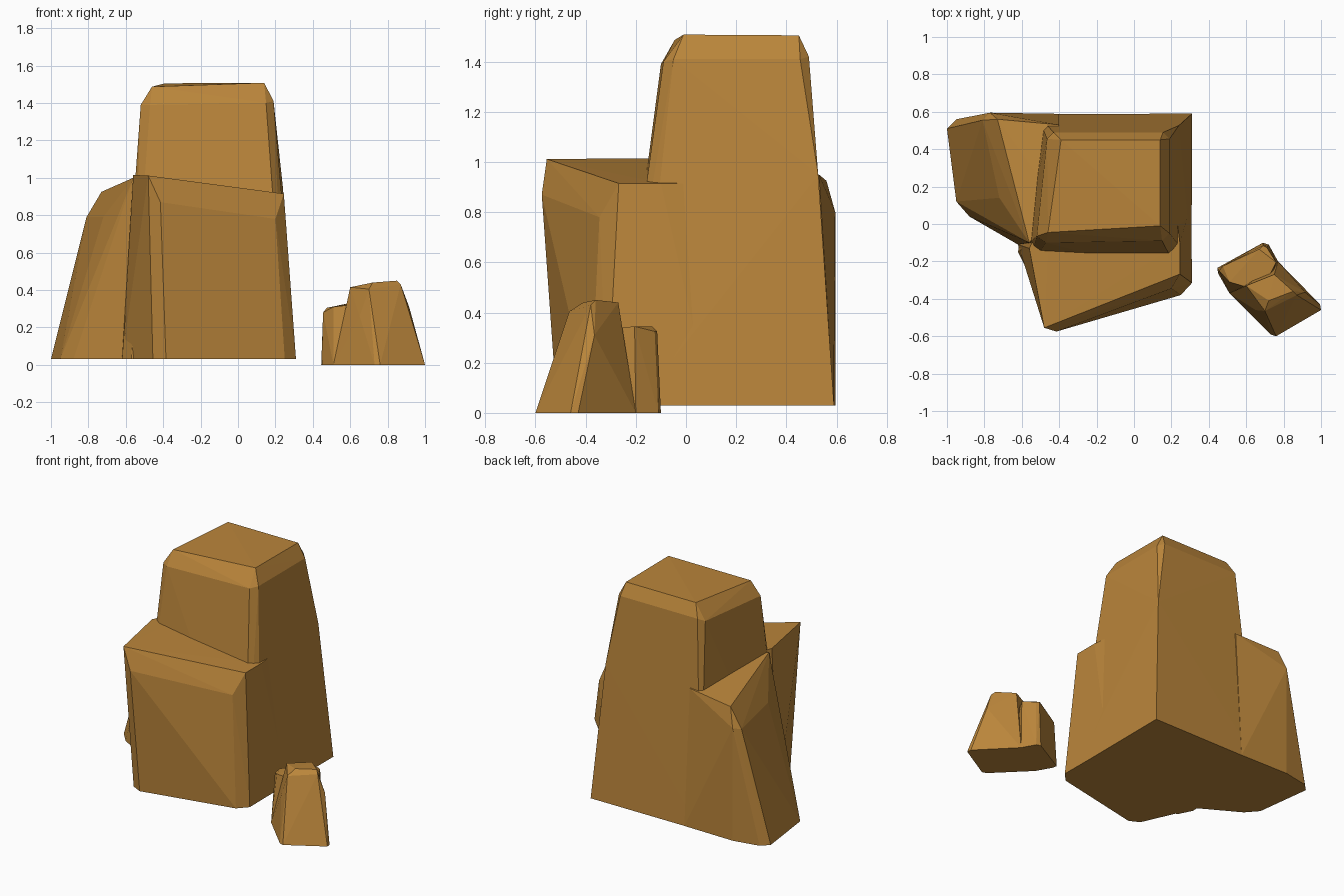
import bpy, bmesh

stone = bpy.data.materials.new("ochre_stone")
stone.diffuse_color = (0.49, 0.235, 0.043, 1)


def boulder(name, *pts):
    """Convex faceted stone wrapped around a few corner points."""
    bm = bmesh.new()
    for p in pts:
        bm.verts.new(p)
    res = bmesh.ops.convex_hull(bm, input=bm.verts[:])
    junk = {g for g in res["geom_interior"] + res["geom_unused"]
            if isinstance(g, bmesh.types.BMVert)}
    bmesh.ops.delete(bm, geom=list(junk), context='VERTS')
    bmesh.ops.recalc_face_normals(bm, faces=bm.faces[:])
    me = bpy.data.meshes.new(name)
    bm.to_mesh(me)
    bm.free()
    me.materials.append(stone)
    ob = bpy.data.objects.new(name, me)
    bpy.context.collection.objects.link(ob)
    return ob


def merge(base, *others):
    """Fuse overlapping stones into one solid."""
    bpy.context.view_layer.objects.active = base
    for o in others:
        m = base.modifiers.new("join", 'BOOLEAN')
        m.operation, m.solver, m.object = 'UNION', 'EXACT', o
        bpy.ops.object.modifier_apply(modifier=m.name)
        bpy.data.objects.remove(o)


G = 0.03   # underside of the large rock

# Tall central pillar
pillar = boulder(
    "large_rock",
    (-.46, -.045, 1.487), (-.39, .45, 1.505), (.14, .45, 1.505), (.14, -.01, 1.508),
    (-.52, -.065, 1.39), (-.47, -.10, 1.39), (.15, -.09, 1.40), (.19, -.05, 1.41),
    (.19, .455, 1.41), (.155, .49, 1.42), (-.43, .49, 1.42), (-.465, .455, 1.40),
    (.24, .527, .95), (-.62, -.15, G), (-.57, -.25, G), (-.52, .588, G),
    (.31, .59, G), (.308, -.2, G), (.25, -.28, G))

# Front ledge with a sloping top
ledge = boulder(
    "front_ledge",
    (-.48, -.555, 1.012), (-.415, -.575, .87), (.20, -.345, .78), (.245, -.268, .915),
    (.245, -.10, .915), (.22, .1, .915), (-.45, .1, 1.0), (-.56, -.13, 1.015),
    (-.455, -.48, G), (-.385, -.515, G), (.25, -.38, G), (.31, -.315, G),
    (.306, .1, G), (-.62, -.11, G))

# Left shoulder
shoulder = boulder(
    "left_shoulder",
    (-.73, .56, .925), (-.62, .05, .93), (-.56, -.10, 1.0), (-.40, .1, 1.0),
    (-.40, .53, .95), (-.81, .555, .79), (-.77, .595, .80), (-.72, .14, .79),
    (-1.0, .51, G), (-.95, .56, G), (-.77, .595, G), (-.40, .589, G),
    (-.95, .12, G), (-.88, .04, G), (-.62, -.11, G), (-.40, -.1, G))
merge(pillar, ledge, shoulder)

# Small loose rock: taller front half
small = boulder(
    "small_rock",
    (.73, -.59, 0), (.76, -.60, 0), (1.0, -.46, 0), (.995, -.43, 0), (.77, -.20, 0),
    (.51, -.37, 0), (.65, -.46, .26), (.68, -.475, .265), (.70, -.465, .405),
    (.87, -.38, .43), (.72, -.41, .44), (.85, -.36, .45), (.915, -.365, .31),
    (.90, -.40, .32), (.60, -.33, .415), (.75, -.27, .44))

# Small loose rock: lower back half
small_back = boulder(
    "small_rock_back",
    (.445, -.235, 0), (.45, -.265, 0), (.51, -.37, 0), (.69, -.10, 0), (.72, -.11, 0),
    (.77, -.20, 0), (.70, -.40, 0), (.455, -.25, .28), (.475, -.225, .305),
    (.51, -.31, .31), (.67, -.135, .345), (.69, -.115, .325), (.71, -.125, .325),
    (.76, -.205, .345), (.68, -.36, .33))
merge(small, small_back)
